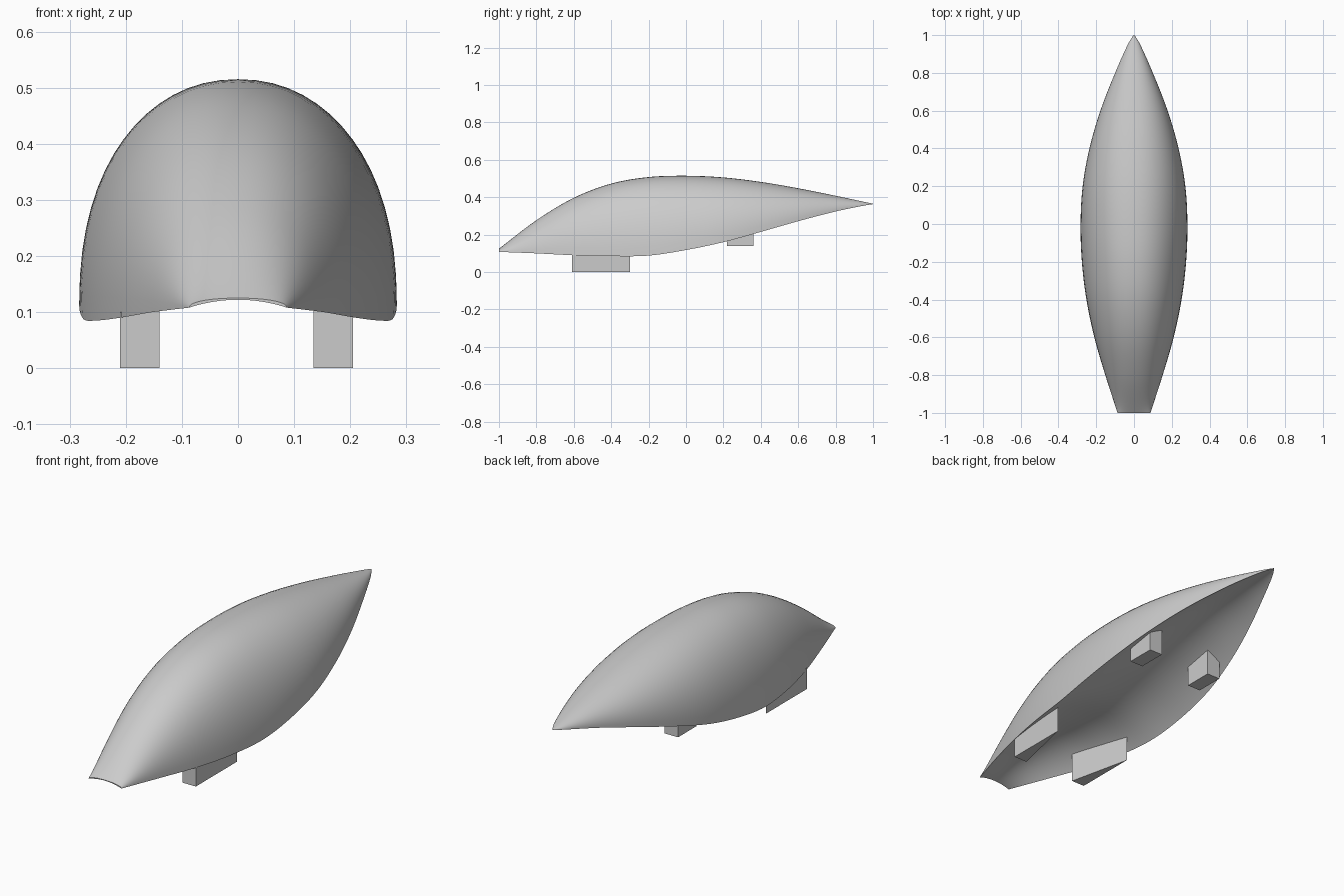
import bpy, bmesh, math

if "Cube" in bpy.data.objects:
    bpy.data.objects.remove(bpy.data.objects["Cube"])

grey = bpy.data.materials.new("light grey")
grey.use_nodes = True
COLOUR = (0.6, 0.6, 0.6, 1)
grey.diffuse_color = COLOUR
grey.node_tree.nodes["Principled BSDF"].inputs["Base Color"].default_value = COLOUR

# Hull stations: y, half width, rim height, crown height, underside arch
STATIONS = [
    (-1.0, .087, .108, .125, .014),
    (-.8, .152, .100, .277, .065),
    (-.6, .210, .090, .397, .095),
    (-.4, .252, .085, .473, .10),
    (-.2, .276, .088, .508, .10),
    (0, .283, .118, .515, .10),
    (.2, .272, .160, .506, .10),
    (.4, .236, .215, .482, .09),
    (.6, .178, .272, .448, .07),
    (.8, .100, .324, .408, .035),
    (.95, .033, .355, .376, .008),
    (1.0, .003, .363, .366, .001),
]


def slope(i, k):
    a, b = STATIONS[max(i - 1, 0)], STATIONS[min(i + 1, len(STATIONS) - 1)]
    return (b[k] - a[k]) / (b[0] - a[0])


def hull_at(y):
    """Smoothly interpolated half width, rim, crown and arch at y."""
    i = 0
    while i < len(STATIONS) - 2 and y > STATIONS[i + 1][0]:
        i += 1
    p, q = STATIONS[i], STATIONS[i + 1]
    h = q[0] - p[0]
    t = (y - p[0]) / h
    s = t * t * (3 - 2 * t)
    return [p[k] * (1 - s) + q[k] * s
            + h * t * (1 - t) * ((1 - t) * slope(i, k) - t * slope(i + 1, k))
            for k in range(1, 5)]


def underside(x, y):
    w, rim, crown, arch = hull_at(y)
    return rim + arch * max(0, 1 - (x / w) ** 2)


def make_object(name, bm):
    bmesh.ops.recalc_face_normals(bm, faces=bm.faces)
    mesh = bpy.data.meshes.new(name)
    bm.to_mesh(mesh)
    bm.free()
    mesh.materials.append(grey)
    obj = bpy.data.objects.new(name, mesh)
    bpy.context.collection.objects.link(obj)
    return obj


# Body: domed upper skin and arched underside lofted along y
ARC, ROWS, POWER = 32, 72, 2 / 2.15
bm = bmesh.new()
rings = []
for r in range(ROWS + 1):
    y = -math.cos(math.pi * r / ROWS)
    w, rim, crown, arch = hull_at(y)
    ring = []
    for j in range(ARC + 1):
        a = math.pi * j / ARC
        c, s = math.cos(a), max(math.sin(a), 0)
        x = math.copysign(abs(c) ** POWER, c) * w
        ring.append(bm.verts.new((x, y, rim + (crown - rim) * s ** POWER)))
    for j in range(1, ARC):
        x = -w * math.cos(math.pi * j / ARC)
        ring.append(bm.verts.new((x, y, underside(x, y))))
    rings.append(ring)
for a, b in zip(rings, rings[1:]):
    for j in range(len(a)):
        k = (j + 1) % len(a)
        bm.faces.new((a[j], a[k], b[k], b[j]))
# Close both ends with strips between the upper and lower skins
for ring in (rings[0], rings[-1]):
    n = len(ring)
    bm.faces.new((ring[0], ring[1], ring[n - 1]))
    for j in range(1, ARC - 1):
        bm.faces.new((ring[j], ring[j + 1], ring[n - j - 1], ring[n - j]))
    bm.faces.new((ring[ARC - 1], ring[ARC], ring[ARC + 1]))
body = make_object("body", bm)
bpy.context.view_layer.objects.active = body
body.select_set(True)
bpy.ops.object.shade_smooth_by_angle(angle=math.radians(40))


# Feet: prisms whose tops sink just into the underside
def foot(name, outline, bottom):
    bm = bmesh.new()
    low = [bm.verts.new((x, y, bottom)) for x, y in outline]
    high = [bm.verts.new((x, y, underside(x, y) + .008)) for x, y in outline]
    bm.faces.new(low)
    bm.faces.new(high)
    for i in range(len(low)):
        k = (i + 1) % len(low)
        bm.faces.new((low[i], low[k], high[k], high[i]))
    make_object(name, bm)


for side, s in (("left", 1), ("right", -1)):
    inner, outer = s * .1375 - .0025, s * .2075 - .0025
    foot("front_foot_" + side, [(inner, -.61), (outer, -.61), (outer, -.3)], 0)
    foot("rear_foot_" + side,
         [(inner, .22), (outer, .22), (outer, .36), (inner, .36)], .14)
